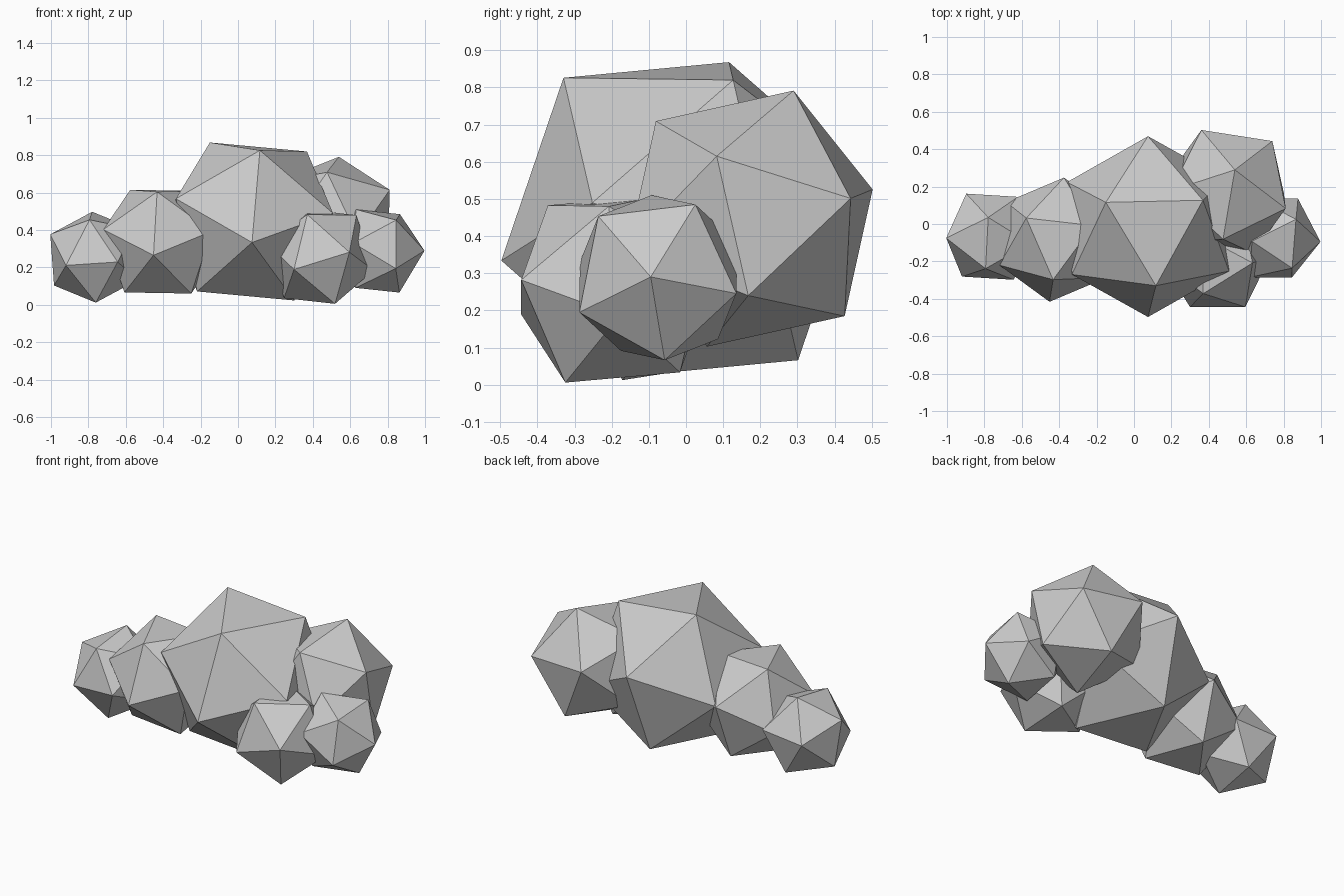
import bpy
import bmesh
from mathutils import Matrix, Vector

cube = bpy.data.objects.get("Cube")
if cube:
    bpy.data.objects.remove(cube, do_unlink=True)

# One flat grey for every lump
grey = bpy.data.materials.new("pale grey")
grey.use_nodes = True
color = (0.6, 0.6, 0.6, 1.0)
grey.diffuse_color = color
grey.node_tree.nodes["Principled BSDF"].inputs["Base Color"].default_value = color


def lump(name, center, radius, pole, neighbour):
    """Flat-faced icosahedron turned so that one corner points along pole
    and an adjacent corner leans toward neighbour."""
    z = Vector(pole).normalized()
    n = Vector(neighbour)
    x = (n - z * n.dot(z)).normalized()
    y = z.cross(x)
    turn = Matrix((x, y, z)).transposed().to_4x4()

    bm = bmesh.new()
    bmesh.ops.create_icosphere(bm, subdivisions=1, radius=radius)
    bm.transform(turn)
    mesh = bpy.data.meshes.new(name)
    bm.to_mesh(mesh)
    bm.free()
    mesh.materials.append(grey)
    obj = bpy.data.objects.new(name, mesh)
    obj.location = center
    bpy.context.collection.objects.link(obj)
    return obj


# Large middle lump
lump("center_lump", (0.075, -0.014, 0.446), 0.496,
     (0, -0.483, -0.112), (0.042, -0.314, 0.38))

# Two lumps tapering off to the right side
lump("right_inner_lump", (-0.413, -0.084, 0.338), 0.342,
     (-0.039, -0.334, -0.073), (-0.296, -0.141, 0.06))
lump("right_outer_lump", (-0.77, -0.068, 0.255), 0.264,
     (-0.151, -0.215, -0.044), (-0.228, -0.002, 0.122))

# Cluster of three lumps on the left side
lump("left_back_lump", (0.499, 0.173, 0.447), 0.366,
     (0.04, 0.116, 0.343), (0.31, -0.09, 0.166))
lump("left_front_lump", (0.44, -0.194, 0.258), 0.295,
     (-0.14, -0.249, -0.068), (0.156, -0.249, 0.024))
lump("left_outer_lump", (0.747, -0.075, 0.288), 0.251,
     (0.25, -0.02, 0.002), (0.115, 0.1, 0.196))
